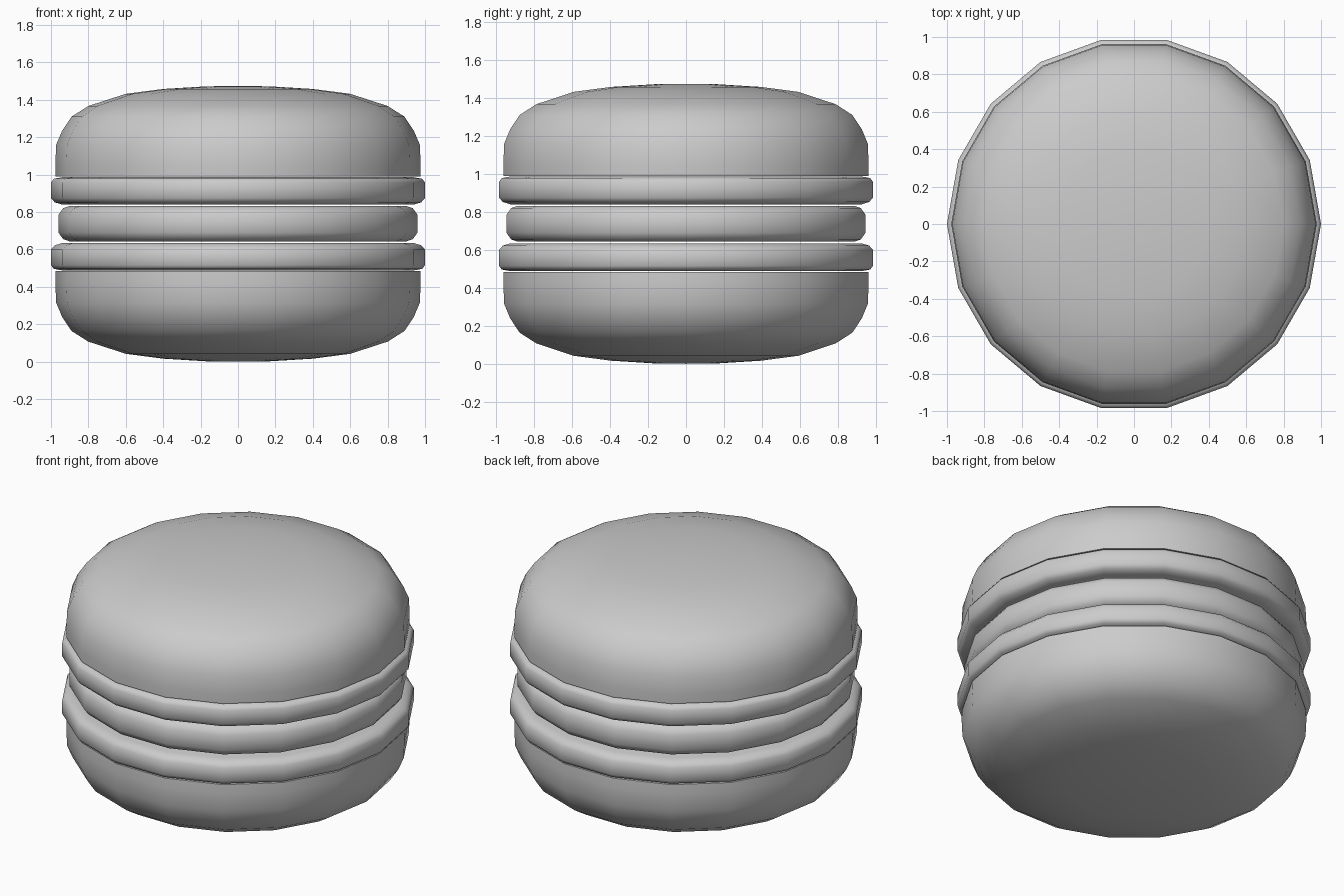
import bpy, bmesh, math

if "Cube" in bpy.data.objects:
    bpy.data.objects.remove(bpy.data.objects["Cube"])

SIDES = 18
MID = 0.737  # height of the symmetry plane


def lathe(name, profile, angle=50):
    """Revolve an (r, z) profile, listed bottom to top, around z."""
    bm = bmesh.new()
    rings = []
    for r, z in profile:
        if r == 0:
            rings.append([bm.verts.new((0, 0, z))])
        else:
            rings.append([bm.verts.new((r * math.cos(2 * math.pi * i / SIDES),
                                        r * math.sin(2 * math.pi * i / SIDES), z))
                          for i in range(SIDES)])
    for a, b in zip(rings, rings[1:]):
        for i in range(SIDES):
            j = (i + 1) % SIDES
            if len(a) == 1:
                bm.faces.new((a[0], b[j], b[i]))
            elif len(b) == 1:
                bm.faces.new((a[i], a[j], b[0]))
            else:
                bm.faces.new((a[i], a[j], b[j], b[i]))
    bmesh.ops.recalc_face_normals(bm, faces=bm.faces)
    mesh = bpy.data.meshes.new(name)
    bm.to_mesh(mesh)
    bm.free()
    obj = bpy.data.objects.new(name, mesh)
    bpy.context.collection.objects.link(obj)
    bpy.ops.object.select_all(action='DESELECT')
    obj.select_set(True)
    bpy.context.view_layer.objects.active = obj
    bpy.ops.object.shade_smooth_by_angle(angle=math.radians(angle))
    return obj


def flipped(profile):
    return [(r, 2 * MID - z) for r, z in reversed(profile)]


# Domed biscuit shell
shell = [(0, 0.99), (0.975, 0.99), (0.977, 1.05), (0.972, 1.16), (0.94, 1.235),
         (0.89, 1.31), (0.80, 1.367), (0.60, 1.432), (0.40, 1.458),
         (0.17, 1.472), (0, 1.474)]
lathe("top_shell", shell)
lathe("bottom_shell", flipped(shell))

# Ruffled foot rings
foot = [(0, 0.84), (0.94, 0.84), (0.98, 0.852), (1.0, 0.875), (1.0, 0.958),
        (0.985, 0.978), (0.94, 0.986), (0, 0.986)]
lathe("top_foot", foot)
lathe("bottom_foot", flipped(foot))

# Cream filling
filling = [(0, 0.643), (0.90, 0.643), (0.935, 0.655), (0.96, 0.69), (0.96, 0.785),
           (0.935, 0.82), (0.90, 0.832), (0, 0.832)]
lathe("cream_filling", filling)
